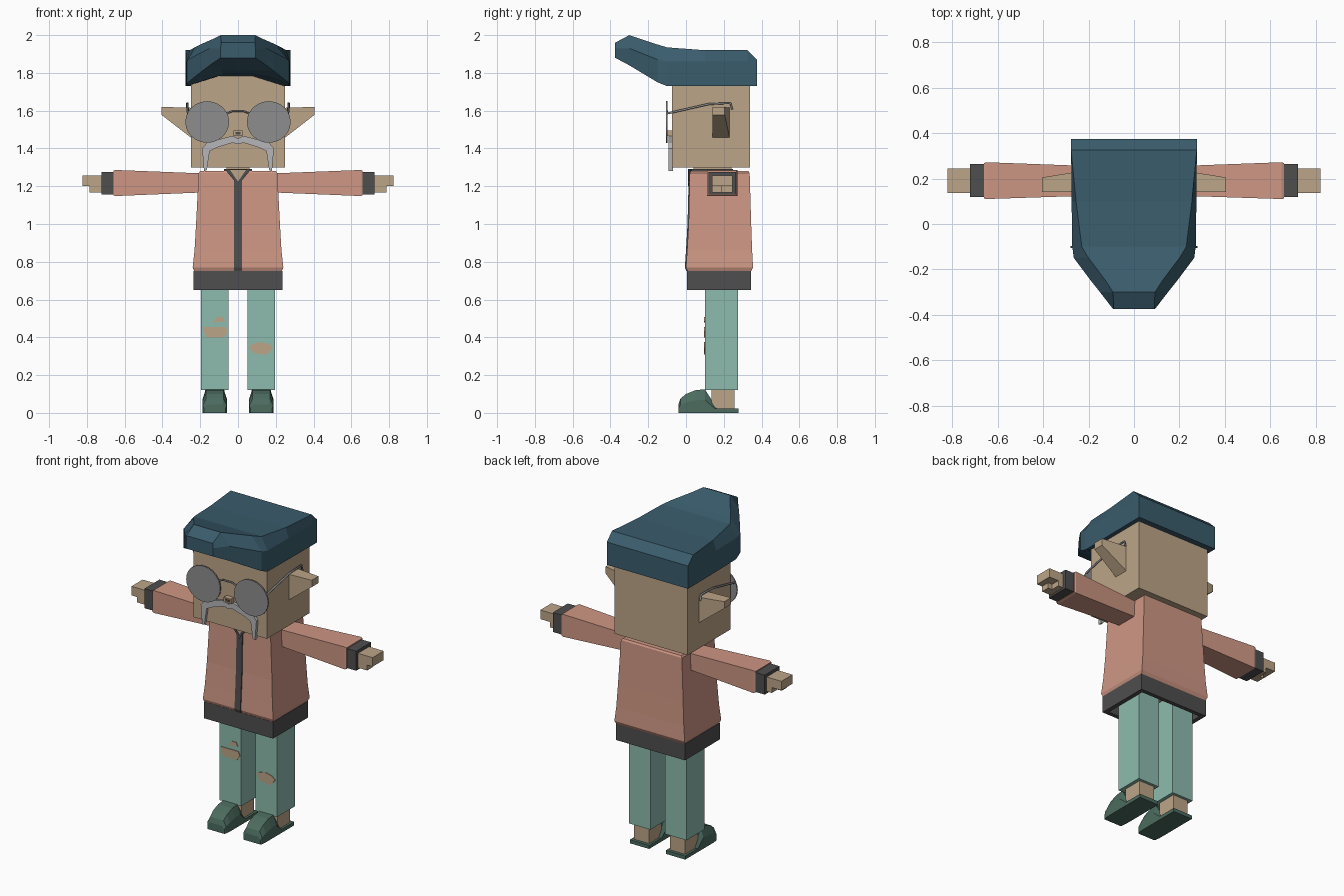
import bpy
import bmesh
from math import sin, cos, tau

default = bpy.data.objects.get("Cube")
if default:
    bpy.data.objects.remove(default)


def material(name, *srgb):
    linear = [(c / 255 / 12.92) if c < 11 else ((c / 255 + 0.055) / 1.055) ** 2.4 for c in srgb]
    mat = bpy.data.materials.new(name)
    mat.use_nodes = True
    mat.diffuse_color = (*linear, 1)
    mat.node_tree.nodes["Principled BSDF"].inputs["Base Color"].default_value = (*linear, 1)
    return mat


skin = material("tan skin", 188, 165, 136)
hat_blue = material("hat blue", 58, 92, 108)
salmon = material("jacket salmon", 206, 151, 132)
charcoal = material("charcoal trim", 78, 78, 78)
teal = material("trouser teal", 141, 187, 173)
shoe_green = material("shoe green", 76, 108, 96)
lens_grey = material("lens grey", 141, 141, 141)
hair_grey = material("moustache grey", 182, 182, 186)


def loft(name, mat, rings, closed=False):
    """Skin a list of equal-length point rings, capping or joining the ends."""
    bm = bmesh.new()
    loops = [[bm.verts.new(p) for p in ring] for ring in rings]
    pairs = list(zip(loops, loops[1:]))
    if closed:
        pairs.append((loops[-1], loops[0]))
    else:
        bm.faces.new(loops[0])
        bm.faces.new(loops[-1])
    for a, b in pairs:
        for i in range(len(a)):
            j = (i + 1) % len(a)
            bm.faces.new((a[i], a[j], b[j], b[i]))
    bmesh.ops.recalc_face_normals(bm, faces=bm.faces)
    mesh = bpy.data.meshes.new(name)
    bm.to_mesh(mesh)
    bm.free()
    mesh.materials.append(mat)
    obj = bpy.data.objects.new(name, mesh)
    bpy.context.collection.objects.link(obj)
    return obj


def rect_z(x, y, z):
    return [(x[0], y[0], z), (x[1], y[0], z), (x[1], y[1], z), (x[0], y[1], z)]


def rect_x(x, y, z):
    return [(x, y[0], z[0]), (x, y[1], z[0]), (x, y[1], z[1]), (x, y[0], z[1])]


def box(name, mat, x, y, z):
    return loft(name, mat, [rect_z(x, y, z[0]), rect_z(x, y, z[1])])


def prism(name, mat, outline, y):
    """Extrude a front outline of (x, z) points between two depths."""
    return loft(name, mat, [[(px, d, pz) for px, pz in outline] for d in y])


def wire(name, mat, points, radius):
    curve = bpy.data.curves.new(name, "CURVE")
    curve.dimensions = "3D"
    curve.bevel_depth = radius
    curve.bevel_resolution = 1
    spline = curve.splines.new("POLY")
    spline.points.add(len(points) - 1)
    for point, co in zip(spline.points, points):
        point.co = (*co, 1)
    curve.materials.append(mat)
    obj = bpy.data.objects.new(name, curve)
    bpy.context.collection.objects.link(obj)


# Head and neck
box("head", skin, (-.25, .25), (-.075, .34), (1.3, 1.85))
box("neck", skin, (-.06, .06), (.04, .24), (1.25, 1.31))
box("nose", skin, (-.025, .025), (-.105, -.07), (1.465, 1.495))
prism("nose_tip", charcoal, [(-.014, 1.473), (.014, 1.473), (.014, 1.488), (-.014, 1.488)], (-.107, -.1))


# Hat: cross-sections from the back to the upswept front
def hat_ring(y, side, low, arch, mid, crown, top):
    half = [(.08, arch), (side, low), (side, mid), (crown, top)]
    return [(x, y, z) for x, z in half] + [(-x, y, z) for x, z in reversed(half)]


loft("hat", hat_blue, [hat_ring(*row) for row in (
    (.375, .277, 1.73, 1.73, 1.83, .277, 1.87),
    (.325, .277, 1.73, 1.73, 1.86, .277, 1.92),
    (.1, .275, 1.73, 1.73, 1.86, .255, 1.92),
    (-.1, .272, 1.73, 1.79, 1.86, .23, 1.935),
    (-.15, .265, 1.75, 1.795, 1.87, .2, 1.95),
    (-.25, .19, 1.81, 1.815, 1.91, .125, 1.983),
    (-.3, .15, 1.84, 1.84, 1.93, .092, 2),
    (-.375, .092, 1.88, 1.88, 1.93, .09, 1.96))])

# Jacket body: half width, front depth and back depth by height
body = [(.75, .232, .008, .345), (.77, .24, 0, .355), (.86, .23, .006, .35),
        (1, .222, .014, .345), (1.27, .208, .02, .337), (1.28, .2, .026, .33)]
loft("jacket", salmon, [rect_z((-w, w), (f, b), z) for z, w, f, b in body])
loft("zip_strip", charcoal, [rect_z((-.02, .02), (f - .006, f + .01), min(z, 1.235))
                             for z, w, f, b in body[:-1]])


def band_ring(inset, z):
    return rect_z((-.235 + inset, .235 - inset), (.006 + inset, .345 - inset), z)


# Waistband is hollow below
loft("waistband", charcoal, [band_ring(0, .65), band_ring(0, .752),
                             band_ring(.025, .752), band_ring(.025, .65)], closed=True)
box("collar", charcoal, (-.075, .075), (.03, .25), (1.27, 1.29))
prism("neck_opening", skin, [(0, 1.21), (.045, 1.288), (-.045, 1.288)], (.012, .04))

# Moustache, mirrored outline
half = [(0, 1.452), (.03, 1.467), (.165, 1.43), (.19, 1.4), (.18, 1.28),
        (.165, 1.285), (.15, 1.385), (.11, 1.405), (.03, 1.43), (0, 1.423)]
for sign, side in ((1, "left"), (-1, "right")):
    prism(side + "_moustache", hair_grey, [(sign * x, z) for x, z in half], (-.092, -.07))

# Glasses bridge
wire("glasses_bridge", lens_grey, [(-.06, -.1, 1.585), (-.03, -.1, 1.597), (.03, -.1, 1.597), (.06, -.1, 1.585)], .005)

for s, side in ((1, "left"), (-1, "right")):
    # Lens and temple
    prism(side + "_lens", lens_grey,
          [(s * .163 + .116 * cos(tau * i / 24), 1.54 + .11 * sin(tau * i / 24))
           for i in range(24)], (-.106, -.098))
    wire(side + "_temple", lens_grey, [(s * .265, -.1, 1.585), (s * .268, .12, 1.635),
                                       (s * .268, .235, 1.64), (s * .268, .245, 1.605)], .006)

    # Pointed ear
    loft(side + "_ear", skin, [rect_x(s * .24, (.14, .232), (1.45, 1.615)),
                               rect_x(s * .405, (.14, .205), (1.578, 1.62))])

    # Sleeve, cuff and hand
    loft(side + "_sleeve", salmon, [rect_x(s * .19, (.125, .255), (1.167, 1.268)),
                                    rect_x(s * .65, (.11, .272), (1.148, 1.286)),
                                    rect_x(s * .66, (.112, .268), (1.152, 1.282))])
    box(side + "_cuff", charcoal, (s * .655, s * .722), (.12, .265), (1.155, 1.275))
    box(side + "_palm", skin, (s * .71, s * .757), (.137, .245), (1.167, 1.256))
    box(side + "_fingers", skin, (s * .75, s * .822), (.137, .245), (1.2, 1.256))
    box(side + "_thumb", skin, (s * .75, s * .785), (.137, .19), (1.167, 1.21))

    # Collar flap beside the neck opening
    prism(side + "_collar_flap", charcoal,
          [(0, 1.2), (s * .02, 1.23), (s * .07, 1.29), (s * .045, 1.29), (0, 1.225)], (.01, .035))

    # Trouser leg and ankle
    c = s * .123
    box(side + "_trouser_leg", teal, (c - .073, c + .073), (.1, .275), (.12, .76))
    box(side + "_ankle", skin, (c - .052, c + .052), (.135, .258), (.02, .14))

    # Shoe upper and flat sole
    box(side + "_sole", shoe_green, (c - .066, c + .066), (.1, .277), (0, .022))
    shoe = [(-.04, .058, .045), (-.03, .063, .075), (0, .066, .1), (.05, .066, .12),
            (.1, .066, .125), (.165, .066, .023)]
    loft(side + "_shoe", shoe_green, [
        [(c - w, y, 0), (c + w, y, 0), (c + w, y, top * .55), (c + w * .72, y, top),
         (c - w * .72, y, top), (c - w, y, top * .55)] for y, w, top in shoe])

# Worn holes on the trouser fronts
holes = {
    "right_knee_hole": [(-.185, .455), (-.18, .425), (-.165, .4), (-.075, .4), (-.055, .43), (-.065, .455)],
    "right_thigh_hole": [(-.132, .478), (-.07, .485), (-.08, .507), (-.11, .507)],
    "left_knee_hole": [(.055, .35), (.085, .315), (.155, .308), (.185, .345), (.165, .365), (.12, .375), (.075, .365)],
}
for name, outline in holes.items():
    prism(name, skin, outline, (.096, .102))
